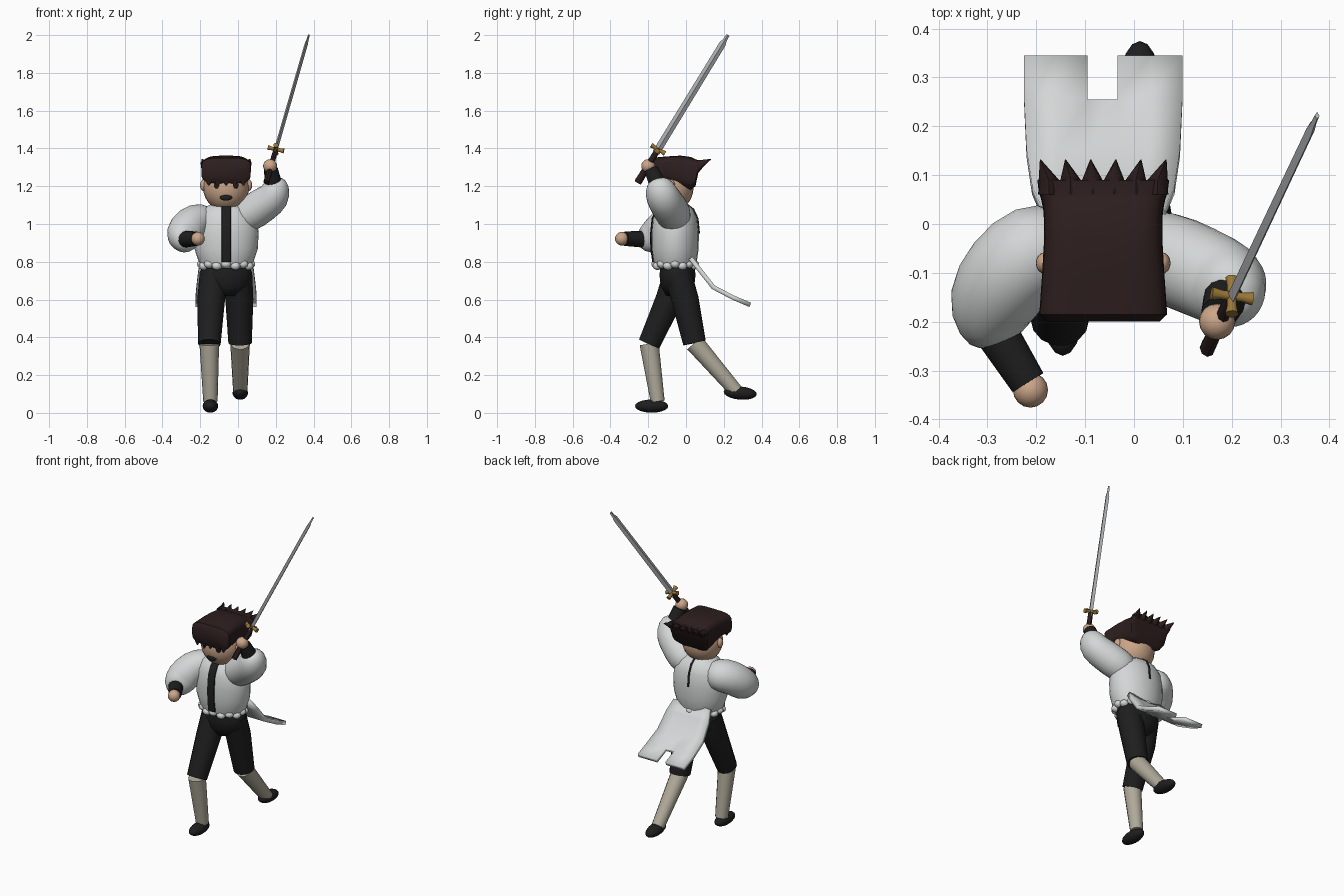
import bpy, bmesh, math
from mathutils import Vector, Matrix

cube = bpy.data.objects.get("Cube")
if cube:
    bpy.data.objects.remove(cube)


def material(name, r, g, b):
    m = bpy.data.materials.new(name)
    m.use_nodes = True
    m.diffuse_color = (r, g, b, 1)
    m.node_tree.nodes["Principled BSDF"].inputs["Base Color"].default_value = (r, g, b, 1)
    return m


WHITE = material("white cloth", .66, .68, .68)
BLACK = material("black cloth", .013, .013, .013)
BEIGE = material("beige sock", .43, .40, .32)
SKIN = material("skin", .60, .38, .25)
HAIR = material("dark brown hair", .026, .013, .013)
GOLD = material("gold", .33, .19, .04)
STEEL = material("steel", .46, .47, .48)
CX = -.063  # centre line of the body


def finish(name, bm, mat, subsurf=0, angle=45):
    bmesh.ops.recalc_face_normals(bm, faces=bm.faces[:])
    me = bpy.data.meshes.new(name)
    bm.to_mesh(me)
    bm.free()
    me.materials.append(mat)
    ob = bpy.data.objects.new(name, me)
    bpy.context.collection.objects.link(ob)
    bpy.ops.object.select_all(action='DESELECT')
    ob.select_set(True)
    bpy.context.view_layer.objects.active = ob
    bpy.ops.object.shade_smooth_by_angle(angle=math.radians(angle))
    if subsurf:
        ob.modifiers.new("soften", 'SUBSURF').levels = subsurf
        ob.modifiers["soften"].render_levels = subsurf
    return ob


def loft(name, rings, mat, sides=14, ref=(1, 0, 0), axis=None, power=1, subsurf=0, angle=45):
    """Skin over rings given as (centre, radius along ref, other radius)."""
    bm = bmesh.new()
    pts = [Vector(r[0]) for r in rings]
    loops = []
    for i, (_, ru, rv) in enumerate(rings):
        d = Vector(axis) if axis else pts[min(i + 1, len(pts) - 1)] - pts[max(i - 1, 0)]
        d.normalize()
        u = Vector(ref) - d * d.dot(Vector(ref))
        u.normalize()
        v = d.cross(u)
        loop = []
        for k in range(sides):
            a = math.tau * k / sides
            c, s = (math.copysign(abs(f) ** power, f) for f in (math.cos(a), math.sin(a)))
            loop.append(bm.verts.new(pts[i] + u * c * ru + v * s * rv))
        loops.append(loop)
    for a, b in zip(loops, loops[1:]):
        for k in range(sides):
            n = (k + 1) % sides
            bm.faces.new((a[k], a[n], b[n], b[k]))
    bm.faces.new(loops[0])
    bm.faces.new(loops[-1])
    return finish(name, bm, mat, subsurf, angle)


def limb(name, points, mat, **kw):
    return loft(name, [(p[:3], p[3], p[3]) for p in points], mat, **kw)


def ball(name, centre, size, mat, tilt=0, segments=16):
    bm = bmesh.new()
    bmesh.ops.create_uvsphere(bm, u_segments=segments, v_segments=segments * 2 // 3, radius=1)
    m = Matrix.Translation(centre) @ Matrix.Rotation(tilt, 4, 'X') @ Matrix.Diagonal((*size, 1))
    bmesh.ops.transform(bm, matrix=m, verts=bm.verts[:])
    return finish(name, bm, mat, angle=80)


# Shirt body
torso = [(.765, .125, .10), (.80, .145, .115), (.87, .168, .125), (.95, .172, .126),
         (1.03, .165, .118), (1.08, .13, .095), (1.115, .06, .05)]
TY = -.058
loft("shirt_body", [((CX, TY, z), rx, ry) for z, rx, ry in torso], WHITE,
     sides=24, axis=(0, 0, 1), angle=80)

# Black front band and thin back seam following the shirt profile
for name, side, w in (("front_band", -1, .025), ("back_seam", 1, .006)):
    rows = [r for r in torso if (.8 if side < 0 else .9) <= r[0]]
    loft(name, [((CX, TY + side * (ry - .002), z), w, .008) for z, rx, ry in rows],
         BLACK, axis=(0, 0, 1), power=.6, sides=12)

# Gathered hem
for i in range(16):
    a = math.tau * i / 16
    ball("hem_gather", (CX + .128 * math.cos(a), TY + .1 * math.sin(a), .783 + .005 * (-1) ** i),
         (.028, .026, .022), WHITE, segments=10)

# Coat tail with a slot in its lower edge
bm = bmesh.new()
grid = []
for y, z, f in ((.025, .82, .78), (.07, .76, .9), (.145, .665, .97), (.25, .61, 1), (.34, .572, 1)):
    grid.append([bm.verts.new((CX + .162 * f * t, y, z)) for t in (-1, -.6, -.2, .18, .6, 1)])
for j in range(4):
    for i in range(5):
        if (j, i) != (3, 2):
            bm.faces.new((grid[j][i], grid[j][i + 1], grid[j + 1][i + 1], grid[j + 1][i]))
tail = finish("coat_tail", bm, WHITE)
thick = tail.modifiers.new("thickness", 'SOLIDIFY')
thick.thickness, thick.offset = .024, 0

# Trousers, socks and shoes
loft("trouser_seat", [((CX, -.045, z), rx, ry) for z, rx, ry in
     ((.79, .125, .09), (.73, .138, .097), (.67, .13, .09), (.62, .06, .06))],
     BLACK, axis=(0, 0, 1), sides=18, angle=80)
legs = (("right", [(-.128, -.045, .74, .075), (-.142, -.09, .6, .073), (-.152, -.195, .365, .06)],
         (-.146, -.15, .06), (-.146, -.182, .036), 0),
        ("left", [(.0, -.045, .74, .075), (.007, -.005, .6, .074), (.011, .045, .37, .062)],
         (.012, .265, .115), (.012, .287, .105), -.08))
for side, thigh, ankle, shoe, tilt in legs:
    limb(side + "_trouser_leg", thigh, BLACK, angle=60)
    limb(side + "_sock", [(*thigh[-1][:3], .052), (*ankle, .038)], BEIGE, angle=60)
    ball(side + "_shoe", shoe, (.041, .088, .035), BLACK, tilt)

# Puffed sleeves
limb("right_sleeve", [(-.13, -.03, 1.0, .075), (-.2, -.045, 1.02, .1), (-.255, -.095, 1.0, .102),
     (-.292, -.16, .94, .1), (-.285, -.21, .92, .082), (-.268, -.245, .92, .05)],
     WHITE, ref=(0, 0, 1), sides=16, subsurf=1, angle=180)
limb("left_sleeve", [(-.02, -.05, 1.02, .08), (.06, -.065, 1.05, .098), (.13, -.095, 1.1, .095),
     (.195, -.125, 1.145, .093), (.2, -.14, 1.2, .08), (.186, -.15, 1.24, .048)],
     WHITE, ref=(0, 1, 0), sides=16, subsurf=1, angle=180)

# Cuffs and hands
limb("right_cuff", [(-.28, -.225, .92, .045), (-.217, -.325, .922, .038)], BLACK, ref=(0, 0, 1))
limb("left_cuff", [(.19, -.145, 1.2, .047), (.174, -.185, 1.29, .037)], BLACK)
ball("right_hand", (-.212, -.34, .922), (.036, .036, .036), SKIN)
ball("left_hand", (.17, -.2, 1.307), (.037, .037, .036), SKIN)

# Head with ears, eyes and mouth
ball("head", (CX, -.075, 1.195), (.122, .115, .128), SKIN, segments=24)
for s in (-1, 1):
    ball("ear", (CX + s * .12, -.08, 1.205), (.018, .022, .03), SKIN)
    ball("eye", (CX + s * .045, -.175, 1.205), (.02, .01, .02), BLACK)
ball("mouth", (CX, -.174, 1.142), (.033, .013, .019), BLACK, -.4)

# Swept-back hair: cap, then pointed locks at the back
hair = [(-.2, .115, 1.235, 1.325), (-.185, .131, 1.215, 1.35), (-.1, .125, 1.225, 1.358),
        (-.03, .121, 1.195, 1.362), (.025, .122, 1.18, 1.355), (.05, .127, 1.2, 1.343),
        (.065, .132, 1.27, 1.338), (.09, .135, 1.3, 1.34)]
loft("hair", [((CX, y, (lo + hi) / 2), w, (hi - lo) / 2) for y, w, lo, hi in hair],
     HAIR, sides=28, axis=(0, 1, 0), power=.5, angle=50)
for i in range(6):
    x = CX + (i - 2.5) * .0445
    tip = CX + (i - 2.5) * .0515
    loft("hair_lock", [((x, .06, 1.312), .022, .028), ((x, .09, 1.32), .021, .02),
         ((tip, .132, 1.343), .001, .002)], HAIR, sides=8, axis=(0, 1, 0))
# Fringe points over the brow
for i in range(5):
    x = CX + (i - 2) * .046
    loft("fringe_lock", [((x, -.185, 1.24), .026, .013), ((x, -.187, 1.203), .003, .004)],
         HAIR, sides=8)

# Raised sword
BASE, TIP = Vector((.15, -.255, 1.22)), Vector((.375, .222, 2.0))
along = (TIP - BASE).normalized()
across = (Vector((1, 0, 0)) - along * along.x).normalized()
flat = along.cross(across)


def on_sword(t):
    return BASE.lerp(TIP, t)


loft("sword_grip", [(on_sword(0), .016, .02), (on_sword(.22), .013, .015)], HAIR, sides=8)
loft("sword_blade", [(on_sword(.2), .01, .02), (on_sword(.94), .009, .018),
     (on_sword(.965), .006, .011), (on_sword(1), .005, .009)], STEEL, sides=4, angle=30)
mid = on_sword(.225)
for d in (across, flat):
    loft("sword_guard", [(mid - d * .043, .014, .014), (mid - d * .022, .01, .01),
         (mid + d * .022, .01, .01), (mid + d * .043, .014, .014)], GOLD, sides=8, ref=along)
